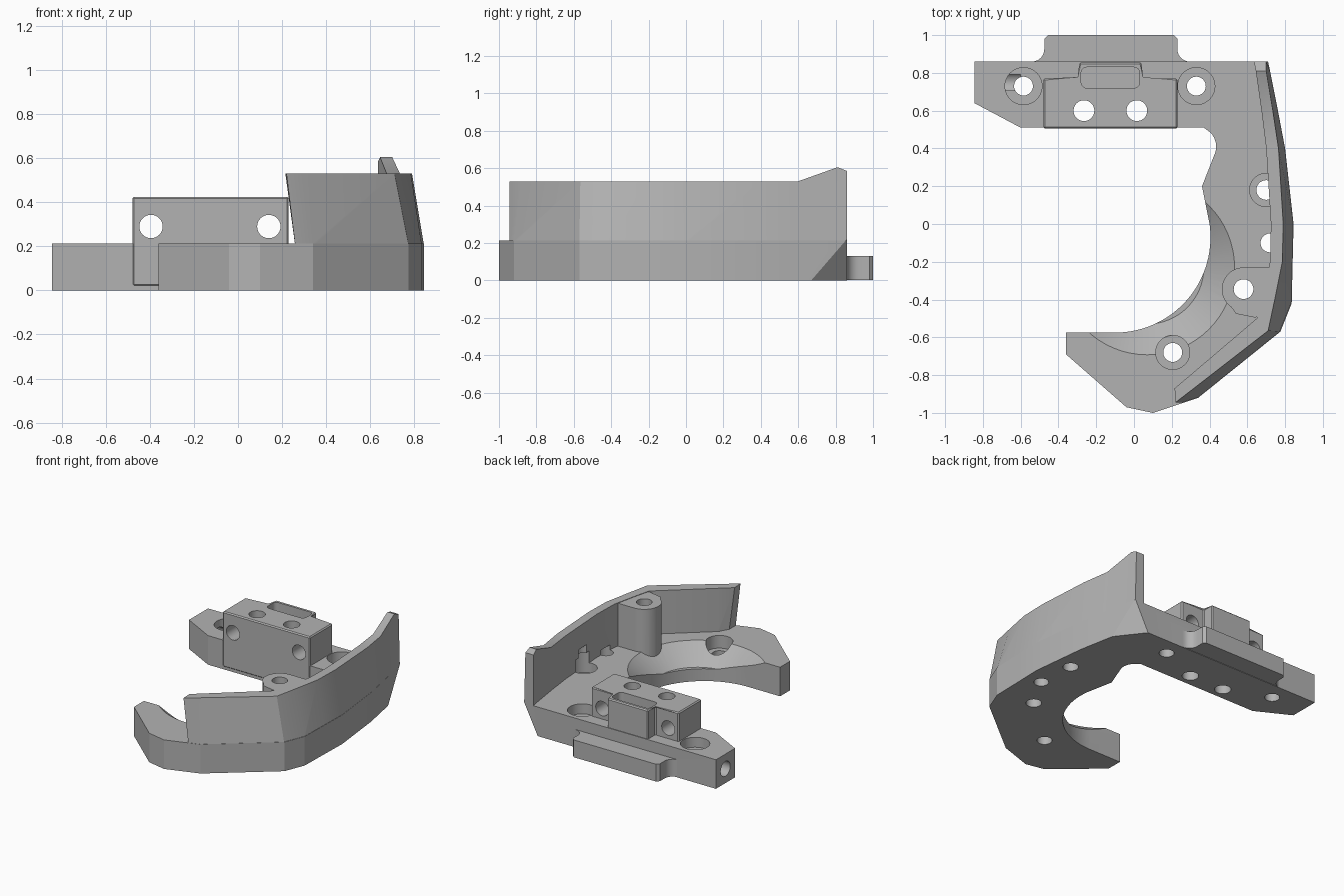
import bpy, bmesh, math
from mathutils import Vector

cube = bpy.data.objects.get("Cube")
if cube:
    bpy.data.objects.remove(cube, do_unlink=True)

grey = bpy.data.materials.new("mid grey")
grey.use_nodes = True
GREY = (0.45, 0.45, 0.45, 1)
grey.diffuse_color = GREY
grey.node_tree.nodes["Principled BSDF"].inputs["Base Color"].default_value = GREY


def finish(name, bm):
    bmesh.ops.recalc_face_normals(bm, faces=bm.faces)
    mesh = bpy.data.meshes.new(name)
    bm.to_mesh(mesh)
    bm.free()
    mesh.materials.append(grey)
    obj = bpy.data.objects.new(name, mesh)
    bpy.context.collection.objects.link(obj)
    return obj


def loft(name, rings, bevel=0):
    """Skin a list of equal-length point rings and cap both ends."""
    bm = bmesh.new()
    rows = [[bm.verts.new(p) for p in ring] for ring in rings]
    n = len(rows[0])
    for a, b in zip(rows, rows[1:]):
        for i in range(n):
            j = (i + 1) % n
            bm.faces.new((a[i], a[j], b[j], b[i]))
    bm.faces.new(rows[0])
    bm.faces.new(rows[-1])
    if bevel:
        bmesh.ops.bevel(bm, geom=list(bm.edges), offset=bevel, segments=1, affect='EDGES')
    return finish(name, bm)


def prism(name, outline, z0, z1, bevel=0):
    return loft(name, [[(x, y, z) for x, y in outline] for z in (z0, z1)], bevel)


def box(name, x0, x1, y0, y1, z0, z1, bevel=0):
    return prism(name, [(x0, y0), (x1, y0), (x1, y1), (x0, y1)], z0, z1, bevel)


def arc(cx, cy, r, a0, a1, steps=24):
    angles = [math.radians(a0 + (a1 - a0) * i / steps) for i in range(steps + 1)]
    return [(cx + r * math.cos(a), cy + r * math.sin(a)) for a in angles]


def rod(name, x, y, r, z0, z1, r_top=None, sides=40):
    ring = [math.tau * i / sides for i in range(sides)]
    return loft(name, [[(x + q * math.cos(a), y + q * math.sin(a), z) for a in ring]
                       for q, z in ((r, z0), (r_top or r, z1))])


def combine(target, tool, operation):
    mod = target.modifiers.new("combine", 'BOOLEAN')
    mod.operation, mod.solver, mod.object = operation, 'EXACT', tool
    with bpy.context.temp_override(object=target, active_object=target,
                                   selected_objects=[target]):
        bpy.ops.object.modifier_apply(modifier=mod.name)
    bpy.data.objects.remove(tool, do_unlink=True)


# C-shaped base plate
TOP = 0.213
outer = [(0.1, -1.0), (0.34, -0.92), (0.775, -0.57), (0.835, -0.42), (0.84, -0.2),
         (0.845, 0), (0.80, 0.4), (0.762, 0.6), (0.72, 0.81), (0.71, 0.86)]
inner = arc(-0.1, -0.07, 0.505, 8, -90)
outline = ([(-0.36, -0.575), (-0.36, -0.69), (-0.04, -0.97)] + outer
           + [(-0.845, 0.86), (-0.845, 0.64), (-0.6, 0.51), (0.37, 0.51)]
           + arc(0.33, 0.41, 0.105, 45, -20, 8) + [(0.36, 0.2)] + inner)
body = prism("bracket_body", outline, 0, TOP)

# Sloped bowl along the inner edge of the front arm
combine(body, rod("bowl_cutter", 0.07, -0.23, 0.30, 0.09, 0.23, 0.485, 64), 'DIFFERENCE')

# Leaning guard wall: outer foot, outer rim, inner rim and rim height
stations = [((0.26, -0.945), (0.22, -0.945), (0.215, -0.87), 0.53),
            (outer[1], (0.30, -0.883), (0.30, -0.798), 0.53),
            (outer[2], (0.71, -0.565), (0.65, -0.5), 0.53),
            (outer[3], (0.745, -0.4), (0.68, -0.38), 0.53),
            (outer[4], (0.785, -0.2), (0.72, -0.2), 0.53),
            (outer[5], (0.79, 0), (0.725, 0), 0.53),
            (outer[6], (0.765, 0.4), (0.70, 0.4), 0.53),
            (outer[7], (0.735, 0.6), (0.675, 0.6), 0.53),
            (outer[8], (0.70, 0.81), (0.645, 0.81), 0.605),
            (outer[9], (0.70, 0.86), (0.635, 0.86), 0.585)]
rings = []
for i, (foot, rim, inside, z) in enumerate(stations):
    base_in = (0.26, -0.87) if i == 0 else inside
    rings.append([(*foot, 0.2), (*rim, z), (*inside, z), (*base_in, 0.2)])
combine(body, loft("guard_wall", rings), 'UNION')

# Screw boss joined to the wall
boss = arc(0.58, -0.345, 0.115, 90, 235, 20) + [(0.54, -0.475), (0.64, -0.495),
                                              (0.70, -0.48), (0.75, -0.3), (0.75, -0.23)]
combine(body, prism("screw_boss", boss, 0.08, 0.527), 'UNION')

# Clamp block with its narrower rear section
block = [(-0.48, 0.505), (0.23, 0.505), (0.23, 0.77), (0.04, 0.77), (0.04, 0.855),
         (-0.29, 0.855), (-0.29, 0.77), (-0.48, 0.77)]
combine(body, prism("clamp_block", block, 0.02, 0.425, 0.008), 'UNION')

# Rear ledge with flared ends
ledge = ([(-0.53, 0.8), (-0.53, 0.86)] + arc(-0.54, 0.925, 0.065, -80, 0, 6)
         + [(-0.475, 0.98), (-0.455, 1.0), (0.21, 1.0), (0.23, 0.98)]
         + arc(0.295, 0.925, 0.065, 180, 260, 6) + [(0.3, 0.86), (0.3, 0.8)])
combine(body, prism("rear_ledge", ledge, 0.003, 0.13), 'UNION')

# Vertical screw holes: x, y, radius, top of cut
for x, y, r, top in [(-0.585, 0.73, 0.05, 1), (0.33, 0.73, 0.05, 1), (-0.265, 0.6, 0.055, 1),
                     (0.015, 0.6, 0.055, 1), (0.58, -0.345, 0.052, 1), (0.205, -0.68, 0.05, 1),
                     (0.70, 0.18, 0.052, 0.36), (0.72, -0.1, 0.05, 0.25)]:
    combine(body, rod("hole_cutter", x, y, r, -0.1, top), 'DIFFERENCE')

# Counterbores: x, y, radius, floor, top
for x, y, r, z0, z1 in [(-0.585, 0.73, 0.098, 0.14, 0.5), (0.33, 0.73, 0.098, 0.14, 0.5),
                        (0.205, -0.68, 0.09, 0.12, 0.5), (0.70, 0.18, 0.088, 0.14, 0.3)]:
    combine(body, rod("counterbore_cutter", x, y, r, z0, z1), 'DIFFERENCE')

# Horizontal holes through the block and into the arm end
for x in (-0.395, 0.14):
    cutter = rod("cross_hole_cutter", 0, 0, 0.053, 0.4, 1.1)
    cutter.data.transform(cutter.matrix_world.Rotation(-math.pi / 2, 4, 'X'))
    cutter.data.transform(cutter.matrix_world.Translation((x, 0, 0.29)))
    combine(body, cutter, 'DIFFERENCE')
cutter = rod("end_hole_cutter", 0, 0, 0.055, -1, -0.6)
cutter.data.transform(cutter.matrix_world.Rotation(math.pi / 2, 4, 'Y'))
cutter.data.transform(cutter.matrix_world.Translation((0, 0.75, 0.105)))
combine(body, cutter, 'DIFFERENCE')

# Rounded pocket in the top of the block
pocket = []
for cx, cy, a in [(0.0, 0.80, 0), (-0.25, 0.80, 90), (-0.25, 0.75, 180), (0.0, 0.75, 270)]:
    pocket += arc(cx, cy, 0.03, a, a + 90, 5)
combine(body, prism("pocket_cutter", pocket, 0.34, 0.5), 'DIFFERENCE')

# Facet under the rear corner of the wall
bm = bmesh.new()
bm.from_mesh(body.data)
a, b, c = Vector((0.74, 0.68, 0)), Vector((0.60, 0.86, 0)), Vector((0.71, 0.86, 0.22))
normal = (b - a).cross(c - a).normalized()
if normal.x < 0:
    normal = -normal
apex = Vector((0.74, 0.9, -0.1))
bm.free()
far = normal * 0.4
tri = [a + (a - c) * 0.5 + (a - b), b + (b - a) + (b - c) * 0.5, c + (c - a) * 0.2 + (c - b) * 0.2]
combine(body, loft("corner_cutter", [[tuple(p) for p in tri],
                                     [tuple(p + far) for p in tri]]), 'DIFFERENCE')

# Smooth the round walls, keep the corners crisp
bpy.ops.object.select_all(action='DESELECT')
body.select_set(True)
bpy.context.view_layer.objects.active = body
bpy.ops.object.shade_smooth_by_angle(angle=math.radians(20))
